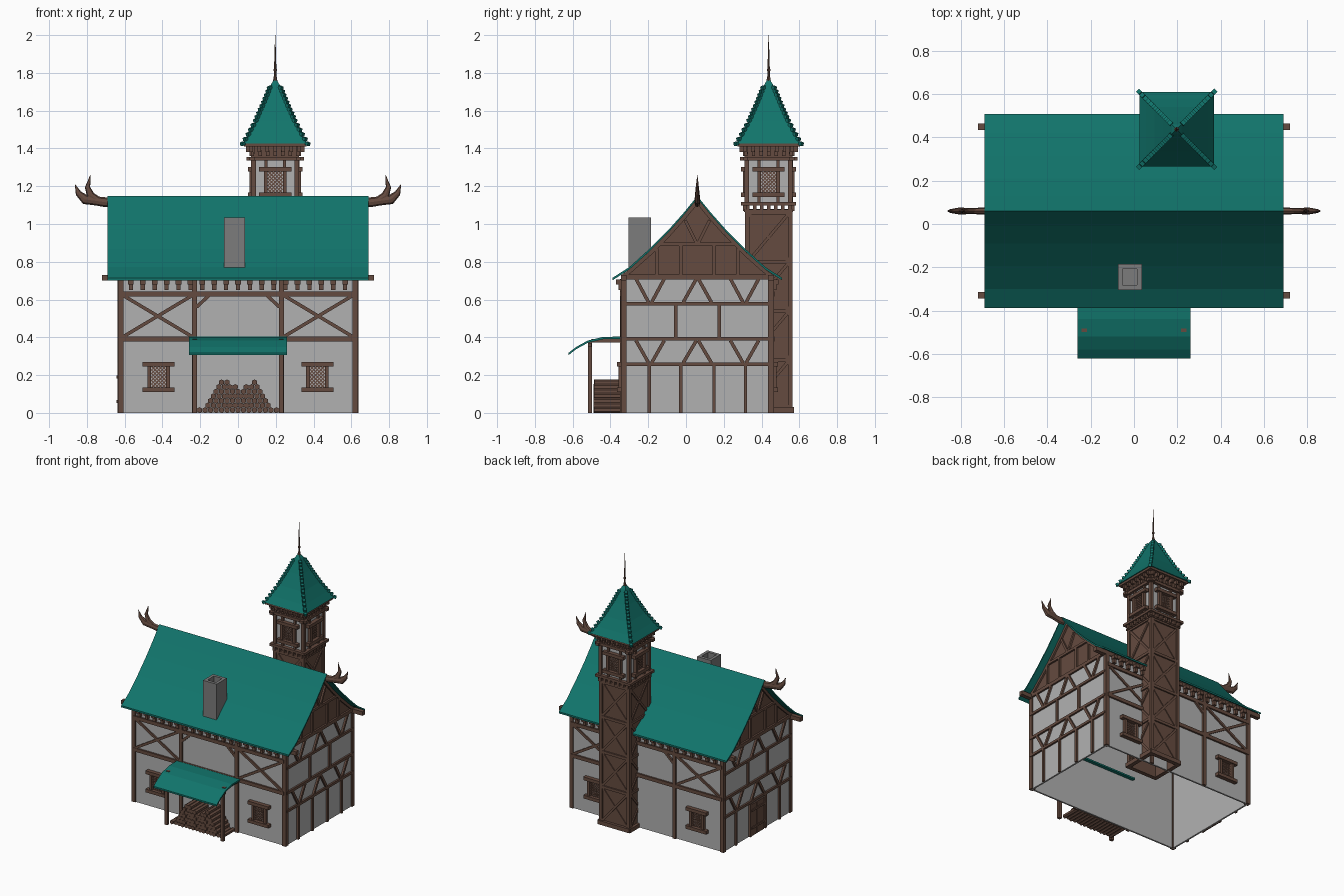
import bpy, bmesh, math
from mathutils import Matrix, Vector

if "Cube" in bpy.data.objects:
    bpy.data.objects.remove(bpy.data.objects["Cube"])

def material(name, rgb):
    m = bpy.data.materials.new(name)
    m.diffuse_color = (*rgb, 1)
    m.use_nodes = True
    m.node_tree.nodes["Principled BSDF"].inputs["Base Color"].default_value = m.diffuse_color
    return m

GREEN = material("roof green", (0.0056, 0.175, 0.147))
WOOD = material("brown timber", (0.130, 0.070, 0.050))
WALL = material("plaster grey", (0.44, 0.44, 0.44))
STONE = material("chimney grey", (0.20, 0.20, 0.20))
parts = {}

def part(name, mat=WOOD):
    if name not in parts:
        parts[name] = (bmesh.new(), mat)
    return parts[name][0]

def box(bm, x0, x1, y0, y1, z0, z1):
    m = Matrix.Translation(((x0+x1)/2, (y0+y1)/2, (z0+z1)/2)) @ Matrix.Diagonal((x1-x0, y1-y0, z1-z0, 1))
    bmesh.ops.create_cube(bm, size=1, matrix=m)

def side(cx, cy, angle, dist):
    """Frame on a wall: X along it, Y outward, Z up."""
    return Matrix.Translation((cx, cy, 0)) @ Matrix.Rotation(math.radians(angle), 4, 'Z') @ Matrix.Translation((0, dist, 0))

def bar(bm, M, u0, z0, u1, z1, w, out=0.013, inn=0.006):
    """Timber from (u0,z0) to (u1,z1) on a wall frame."""
    L = math.hypot(u1-u0, z1-z0)
    rot = Matrix.Rotation(-math.atan2(z1-z0, u1-u0), 4, 'Y')
    m = M @ Matrix.Translation(((u0+u1)/2, (out-inn)/2, (z0+z1)/2)) @ rot @ Matrix.Diagonal((L, out+inn, w, 1))
    bmesh.ops.create_cube(bm, size=1, matrix=m)

def extrude(bm, pts, x0, x1):
    """Closed (y,z) outline extruded along x."""
    a = [bm.verts.new((x0, y, z)) for y, z in pts]
    b = [bm.verts.new((x1, y, z)) for y, z in pts]
    n = len(pts)
    for i in range(n):
        bm.faces.new((a[i], a[(i+1) % n], b[(i+1) % n], b[i]))
    bm.faces.new(a)
    bm.faces.new(b)

def sheet(bm, pts, x0, x1, t):
    top, low = pts, [(y, z-t) for y, z in pts]
    for i in range(len(pts)-1):
        extrude(bm, [top[i], top[i+1], low[i+1], low[i]], x0, x1)

def tube(bm, path, sx, flat=0.6, n=8):
    """Tapered horn through (x,z,r) points in the ridge plane."""
    rings = []
    for i, (x, z, r) in enumerate(path):
        p, q = path[max(i-1, 0)], path[min(i+1, len(path)-1)]
        t = Vector((q[0]-p[0], q[1]-p[1])).normalized()
        ring = []
        for k in range(n):
            c, s = r*math.cos(2*math.pi*k/n), r*flat*math.sin(2*math.pi*k/n)
            ring.append(bm.verts.new((sx*(x - t.y*c), CY + s, z + t.x*c)))
        rings.append(ring)
    for a, b in zip(rings, rings[1:]):
        for k in range(n):
            bm.faces.new((a[k], a[(k+1) % n], b[(k+1) % n], b[k]))
    bm.faces.new(rings[0])
    bm.faces.new(rings[-1])

def window(bm, M, u, z, w=0.04, h=0.058):
    for s in (-1, 1):
        bar(bm, M, u-0.085, z+s*0.068, u+0.085, z+s*0.068, 0.024, 0.03)
        bar(bm, M, u+s*0.05, z-0.06, u+s*0.05, z+0.06, 0.02, 0.022)
        for i in range(-5, 6):      # diamond lattice
            c = i*0.019
            lo, hi = max(-h, -s*c-w), min(h, -s*c+w)
            if hi-lo > 0.005:
                bar(bm, M, u+s*lo+c, z+lo, u+s*hi+c, z+hi, 0.006, 0.006)

CY, HW, HD = 0.06, 0.62, 0.39

# plaster walls, hollow and open below
w = part("house_walls", WALL)
for s in (-1, 1):
    box(w, -HW, HW, CY+s*HD-0.006, CY+s*HD+0.006, 0, 0.72)
    box(w, s*HW-0.006, s*HW+0.006, CY-HD, CY+HD, 0, 0.72)

# corner posts and eave beams
f = part("house_frame")
for sx in (-1, 1):
    for sy in (-1, 1):
        x, y = sx*0.62, CY+sy*0.39
        box(f, x-0.015, x+0.015, y-0.015, y+0.015, 0, 0.715)
for sy in (-1, 1):
    box(f, -0.72, 0.72, CY+sy*0.39-0.015, CY+sy*0.39+0.015, 0.70, 0.73)

# front and back timber framing
for ang in (0, 180):
    M = side(0, CY, ang, HD+0.006)
    t = part("long_wall_timbers")
    for z in (0.392, 0.63):
        bar(t, M, -HW, z, HW, z, 0.026)
    for s in (-1, 1):
        bar(t, M, s*0.23, 0, s*0.23, 0.71, 0.026)
        bar(t, M, s*0.245, 0.405, s*0.605, 0.62, 0.018, 0.009)
        bar(t, M, s*0.245, 0.62, s*0.605, 0.405, 0.018, 0.011)
        bar(t, M, s*0.22, 0.56, s*0.15, 0.625, 0.018)
        window(part("house_windows"), M, s*0.42, 0.19)
    for i in range(-9, 10):
        u = i*0.063
        bar(part("eave_brackets"), M, u, 0.65, u, 0.70, 0.022, 0.022)
        bar(part("eave_brackets"), M, u, 0.68, u, 0.705, 0.03, 0.035)

# side framing and gables
gable = [(0.395, 0.71), (0.395, 0.733), (0.36, 0.757), (0.255, 0.85), (0.15, 0.955), (0.07, 1.045), (0, 1.13)]
gpts = [(CY+y, z) for y, z in gable] + [(CY-y, z) for y, z in gable[-2::-1]]
for ang, sx in ((-90, 1), (90, -1)):
    M = side(0, CY, ang, HW+0.006)
    t = part("side_wall_timbers")
    for z, b in ((0.257, 0.018), (0.392, 0.02), (0.577, 0.018), (0.72, 0.025)):
        bar(t, M, -HD, z, HD, z, b)
    for u in (-0.255, -0.088, 0.088, 0.255):
        bar(t, M, u, 0, u, 0.25, 0.018)
    for s in (-1, 1):
        bar(t, M, s*0.115, 0.40, s*0.115, 0.57, 0.018)
        for lo, hi in ((0.265, 0.383), (0.585, 0.71)):
            bar(t, M, s*0.325, hi, s*0.258, lo, 0.018)
            bar(t, M, s*0.175, hi, s*0.242, lo, 0.018)
            bar(t, M, s*0.075, lo, s*0.005, hi, 0.018)
    extrude(part("gable_boards"), gpts, sx*(HW-0.01), sx*(HW+0.006))
    g = part("gable_timbers")
    bar(g, M, -0.2, 0.892, 0.2, 0.892, 0.018)
    for s in (-1, 1):
        bar(g, M, s*0.088, 0.73, s*0.088, 0.885, 0.018)
        bar(g, M, s*0.215, 0.73, s*0.215, 0.87, 0.018)
        bar(g, M, s*0.065, 1.02, s*0.005, 0.90, 0.016)
        for (a, za), (b, zb) in zip(gable[1:], gable[2:]):
            bar(g, M, s*a, za-0.01, s*b, zb-0.01, 0.02)
    # ridge horns
    h = part("ridge_horns")
    tube(h, [(0.67, 1.115, 0.024), (0.70, 1.115, 0.026), (0.75, 1.122, 0.024), (0.81, 1.13, 0.026), (0.845, 1.163, 0.016), (0.863, 1.21, 0.001)], sx)
    tube(h, [(0.735, 1.12, 0.02), (0.78, 1.15, 0.022), (0.797, 1.195, 0.014), (0.787, 1.23, 0.007), (0.782, 1.26, 0.001)], sx)

# door on the left side
M = side(0, CY, 90, HW+0.006)
d = part("side_door")
for i in range(-3, 4):
    bar(d, M, 0.005+i*0.022, 0, 0.005+i*0.022, 0.235, 0.02, 0.01)
bar(d, M, -0.08, 0.06, 0.08, 0.06, 0.015, 0.016)
bar(d, M, -0.08, 0.19, 0.08, 0.19, 0.015, 0.016)

# main roof, concave slopes
half = [(0.449, 0.715), (0.36, 0.772), (0.255, 0.867), (0.15, 0.972), (0.07, 1.062), (0, 1.148)]
sheet(part("main_roof", GREEN), [(CY-y, z) for y, z in half] + [(CY+y, z) for y, z in half[-2::-1]], -0.69, 0.69, 0.013)

# chimney with open top
c = part("chimney", STONE)
for x0, x1, y0, y1 in ((-0.075, -0.053, -0.305, -0.185), (0.015, 0.037, -0.305, -0.185),
                       (-0.053, 0.015, -0.305, -0.283), (-0.053, 0.015, -0.207, -0.185)):
    box(c, x0, x1, y0, y1, 0.76, 1.035)
box(c, -0.053, 0.015, -0.283, -0.207, 0.9, 0.97)

# porch
sheet(part("porch_roof", GREEN), [(-0.30, 0.405), (-0.44, 0.402), (-0.52, 0.383), (-0.58, 0.35), (-0.622, 0.318)], -0.26, 0.26, 0.012)
p = part("porch_frame")
for s in (-1, 1):
    box(p, s*0.23-0.012, s*0.23+0.012, -0.52, -0.498, 0, 0.375)
    box(p, s*0.23-0.012, s*0.23+0.012, -0.50, -0.335, 0.372, 0.392)
box(p, -0.25, 0.25, -0.518, -0.50, 0.35, 0.37)

# log pile with two peaks
lg = part("log_pile")
for row in range(8):
    z = 0.015+row*0.0245
    for i in range(-8, 9):
        x = (i+0.5*(row % 2))*0.029
        if z < max(0.2-1.25*abs(x+0.06), 0.178-1.25*abs(x-0.075)):
            m = Matrix.Translation((x, -0.418, z)) @ Matrix.Rotation(math.pi/2, 4, 'X')
            bmesh.ops.create_cone(lg, cap_ends=True, segments=6, radius1=0.0155, radius2=0.0155,
                                  depth=0.14+0.006*((i*7+row*3) % 3-1), matrix=m)

# tower
TX, TY = 0.197, 0.4375
sw, cw = part("tower_shaft"), part("tower_room_walls", WALL)
for ang in (0, 90, 180, 270):
    M = side(TX, TY, ang, 0.115)
    bar(sw, M, -0.115, 0.54, 0.115, 0.54, 1.08, 0.0, 0.01)
    t = part("tower_shaft_timbers")
    bar(t, M, -0.13, 0.015, 0.13, 0.015, 0.03, 0.02)
    for i in range(4):
        z0, z1 = 0.02+i*0.26, 0.28+i*0.26
        bar(t, M, -0.12, z1, 0.12, z1, 0.02, 0.01)
        bar(t, M, -0.11, z0, 0.11, z1, 0.016, 0.006)
        bar(t, M, -0.11, z1, 0.11, z0, 0.016, 0.008)
    bar(t, M, 0.113, 0, 0.113, 1.08, 0.024, 0.011, 0.012)
    # gallery band, room framing and window
    bar(cw, M, -0.115, 1.235, 0.115, 1.235, 0.27, 0.0, 0.01)
    r = part("tower_room_timbers")
    bar(r, M, -0.145, 1.107, 0.145, 1.107, 0.018, 0.028, 0.01)
    bar(r, M, -0.13, 1.07, 0.13, 1.07, 0.014, 0.015)
    bar(r, M, 0.115, 1.1, 0.115, 1.37, 0.024, 0.012, 0.012)
    bar(r, M, -0.152, 1.345, 0.152, 1.345, 0.02, 0.022)
    bar(r, M, -0.12, 1.385, 0.12, 1.385, 0.06, 0.006)
    bar(r, M, -0.165, 1.417, 0.165, 1.417, 0.016, 0.05, 0.01)
    for s in (-1, 1):
        bar(r, M, s*0.05, 1.30, s*0.05, 1.34, 0.016)
        bar(r, M, s*0.05, 1.10, s*0.05, 1.15, 0.016)
    for i in range(-3, 4):
        bar(r, M, i*0.037, 1.07, i*0.037, 1.10, 0.018, 0.022)
        bar(r, M, i*0.04, 1.36, i*0.04, 1.39, 0.018, 0.022)
        bar(r, M, i*0.042, 1.382, i*0.042, 1.41, 0.018, 0.04)
    window(part("tower_windows"), M, 0, 1.222)

# tower roof: concave pyramid with hip tiles
prof = [(0.172, 1.425), (0.142, 1.475), (0.103, 1.548), (0.06, 1.645), (0.022, 1.74), (0.006, 1.765)]
tr = part("tower_roof", GREEN)
rings = [[tr.verts.new((TX+a*h, TY+b*h, z)) for a, b in ((-1, -1), (1, -1), (1, 1), (-1, 1))] for h, z in prof]
for a, b in zip(rings, rings[1:]):
    for k in range(4):
        tr.faces.new((a[k], a[(k+1) % 4], b[(k+1) % 4], b[k]))
tr.faces.new(rings[0])
tr.faces.new(rings[-1])
ht = part("tower_hip_tiles", GREEN)
for (h0, z0), (h1, z1) in zip(prof[:4], prof[1:5]):
    n = max(2, round((z1-z0)/0.021))
    for i in range(n):
        f0 = i/n
        h, z = h0+(h1-h0)*f0, z0+(z1-z0)*f0
        for a, b in ((-1, -1), (1, -1), (1, 1), (-1, 1)):
            m = Matrix.Translation((TX+a*h, TY+b*h, z)) @ Matrix.Rotation(math.atan2(b, a), 4, 'Z') @ \
                Matrix.Rotation(math.radians(20), 4, 'Y') @ Matrix.Diagonal((0.02, 0.02, 0.018, 1))
            bmesh.ops.create_cube(ht, size=1, matrix=m)

# spire
sp = part("tower_spire")
for z0, z1, r0, r1 in ((1.74, 1.78, 0.014, 0.008), (1.77, 1.83, 0.006, 0.006), (1.81, 1.82, 0.009, 0.009), (1.83, 2.0, 0.006, 0.001)):
    bmesh.ops.create_cone(sp, cap_ends=True, segments=8, radius1=r0, radius2=r1, depth=z1-z0,
                          matrix=Matrix.Translation((TX, TY, (z0+z1)/2)))

# finish every part as an object
for name, (bm, mat) in parts.items():
    bmesh.ops.recalc_face_normals(bm, faces=bm.faces[:])
    me = bpy.data.meshes.new(name)
    bm.to_mesh(me)
    bm.free()
    me.materials.append(mat)
    bpy.context.collection.objects.link(bpy.data.objects.new(name, me))
